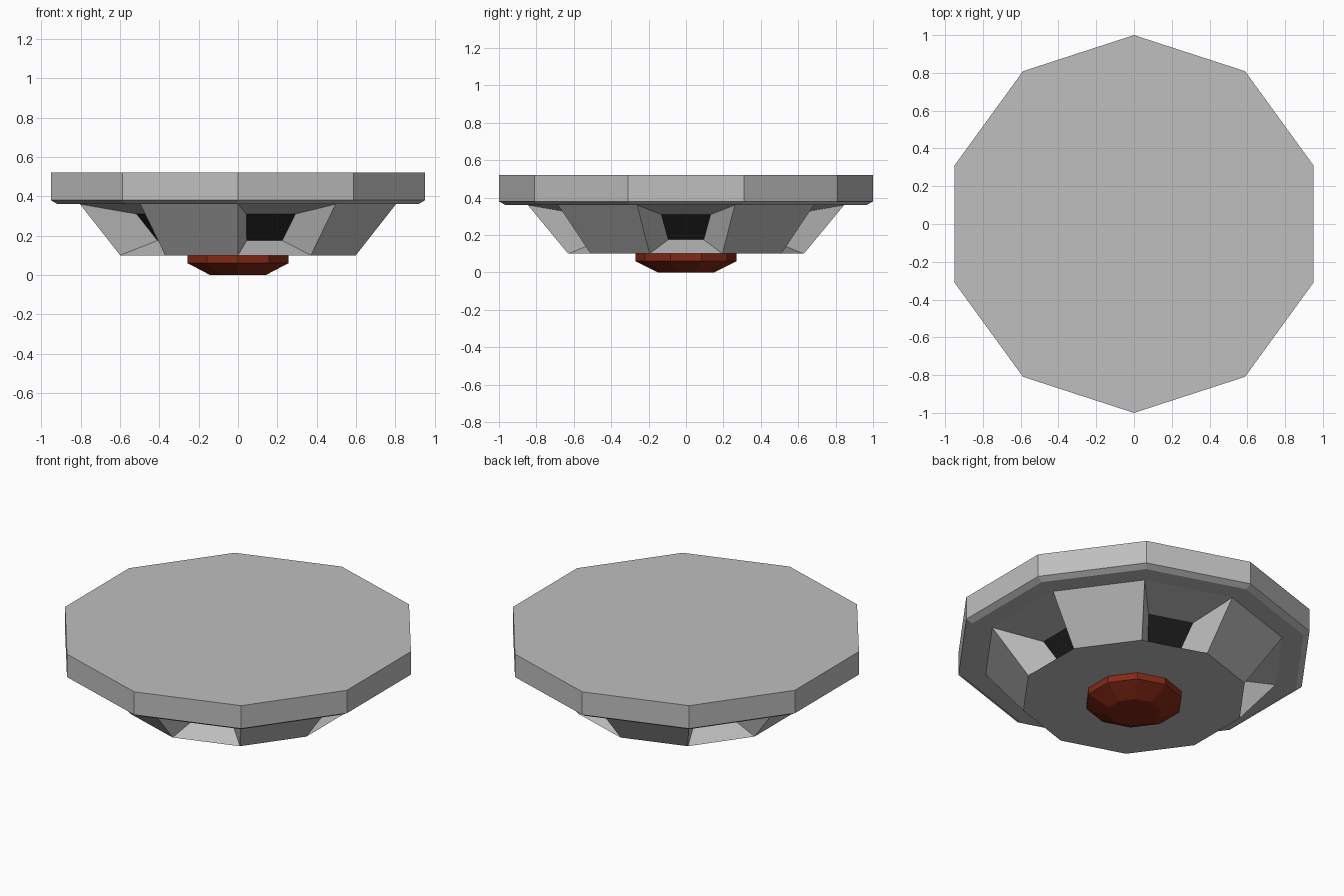
import bpy, bmesh, math
from mathutils import Vector

if "Cube" in bpy.data.objects:
    bpy.data.objects.remove(bpy.data.objects["Cube"])

SIDES = 10


def material(name, rgb):
    m = bpy.data.materials.new(name)
    m.diffuse_color = (*rgb, 1)
    m.use_nodes = True
    m.node_tree.nodes["Principled BSDF"].inputs["Base Color"].default_value = m.diffuse_color
    return m


GREY = material("light grey", (0.52, 0.52, 0.52))
BLACK = material("near black", (0.014, 0.014, 0.014))
RED = material("dark red", (0.23, 0.022, 0.008))


def lathe(name, profile, mats, edit=None):
    """Stack ten-sided rings (radius, z), cap both ends."""
    bm = bmesh.new()
    rings = []
    for r, z in profile:
        rings.append([bm.verts.new((r * math.cos(a), r * math.sin(a), z))
                      for a in (math.radians(18 + 36 * k) for k in range(SIDES))])
    for lo, hi in zip(rings, rings[1:]):
        for k in range(SIDES):
            j = (k + 1) % SIDES
            bm.faces.new((lo[k], lo[j], hi[j], hi[k]))
    bm.faces.new(rings[0][::-1])
    bm.faces.new(rings[-1])
    if edit:
        edit(bm)
    bmesh.ops.recalc_face_normals(bm, faces=bm.faces)
    me = bpy.data.meshes.new(name)
    bm.to_mesh(me)
    bm.free()
    for m in mats:
        me.materials.append(m)
    ob = bpy.data.objects.new(name, me)
    bpy.context.collection.objects.link(ob)
    return ob


def cut_recesses(bm):
    """Replace every second sloping side with a funnel ending in a dark panel."""
    for f in list(bm.faces):
        if len(f.verts) != 4:
            continue
        c = f.calc_center_median()
        step = round(math.degrees(math.atan2(c.y, c.x)) / 36)
        if step % 2:
            continue
        a = math.radians(step * 36)
        n = Vector((math.cos(a), math.sin(a), 0))
        t = Vector((-n.y, n.x, 0))
        outer = list(f.verts)
        bm.faces.remove(f)
        inner = []
        for v in outer:
            top = v.co.z > 0.2
            depth, half, z = (0.542, 0.132, 0.31) if top else (0.437, 0.095, 0.175)
            side = 1 if v.co.dot(t) > 0 else -1
            inner.append(bm.verts.new(n * depth + t * half * side + Vector((0, 0, z))))
        for i in range(4):
            j = (i + 1) % 4
            bm.faces.new((outer[i], outer[j], inner[j], inner[i]))
        bm.faces.new(inner).material_index = 1


# wide top disc with a small chamfer underneath
lathe("top_disc", [(0.965, 0.36), (1.0, 0.38), (1.0, 0.52)], [GREY])
# tapered base with five recessed ports
lathe("tapered_base", [(0.63, 0.10), (0.845, 0.36)], [GREY, BLACK], cut_recesses)
# red lens underneath
lathe("bottom_lens", [(0.15, 0.0), (0.27, 0.06), (0.27, 0.10)], [RED])
